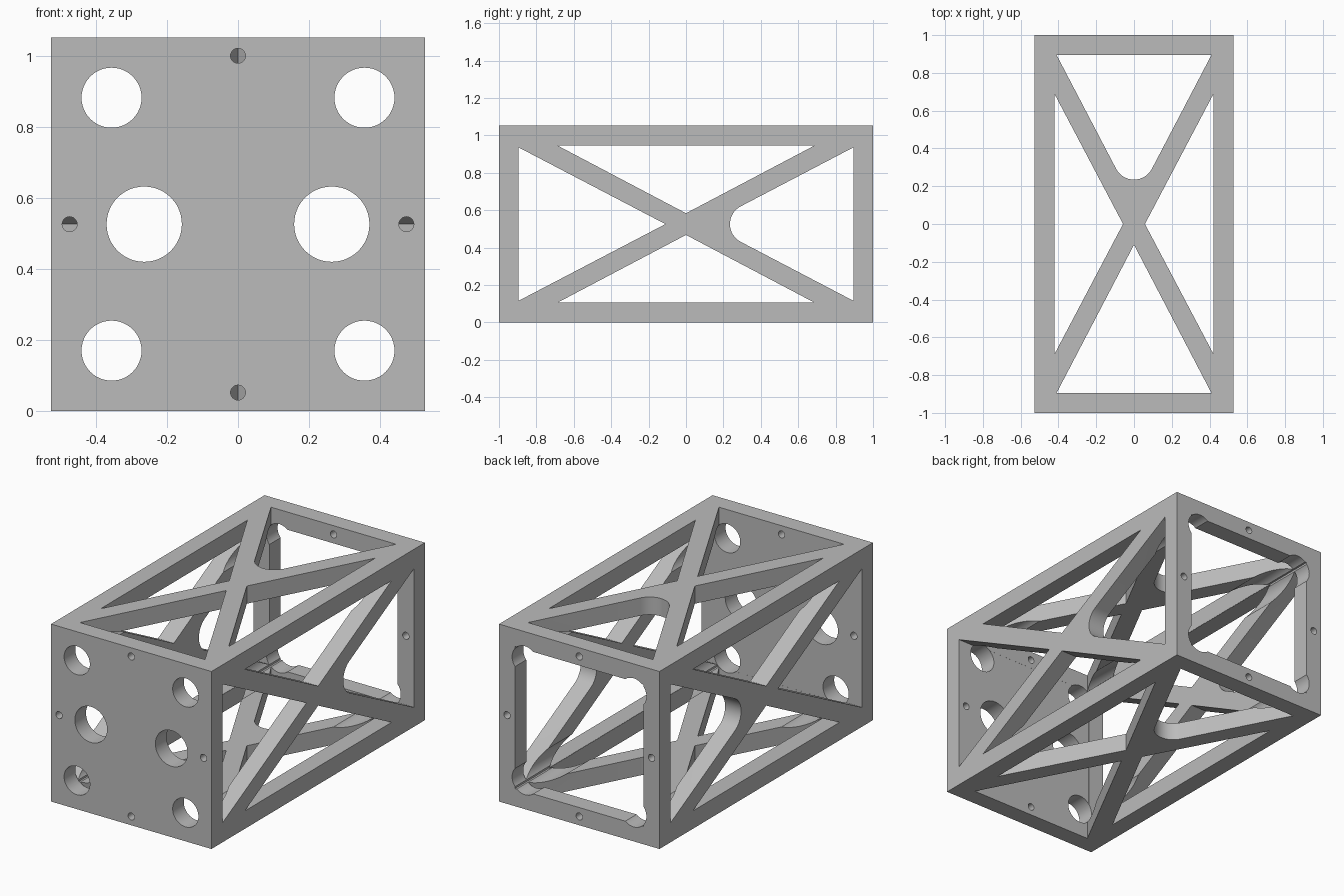
import bpy, bmesh, math
from mathutils import Matrix, Vector

old = bpy.data.objects.get("Cube")
if old:
    bpy.data.objects.remove(old, do_unlink=True)

HALF = 0.526            # half width and half height
INNER = 0.421           # half width of the hollow
MID = HALF              # height of the centre line
PLATE = 0.895           # inner face of the end walls

grey = bpy.data.materials.new("machined grey")
grey.use_nodes = True
colour = (0.5, 0.5, 0.5, 1)
grey.diffuse_color = colour
grey.node_tree.nodes["Principled BSDF"].inputs["Base Color"].default_value = colour


def make_object(name, bm):
    bmesh.ops.recalc_face_normals(bm, faces=bm.faces)
    mesh = bpy.data.meshes.new(name)
    bm.to_mesh(mesh)
    bm.free()
    mesh.materials.append(grey)
    obj = bpy.data.objects.new(name, mesh)
    bpy.context.collection.objects.link(obj)
    return obj


def box(name, x, y0, y1, z):
    bm = bmesh.new()
    size = Matrix.Diagonal((2 * x, y1 - y0, 2 * z, 1))
    place = Matrix.Translation((0, (y0 + y1) / 2, MID))
    bmesh.ops.create_cube(bm, size=1, matrix=place @ size)
    return make_object(name, bm)


def bore(x, z, radius, y0, y1, sides=48):
    bm = bmesh.new()
    place = Matrix.Translation((x, (y0 + y1) / 2, MID + z)) @ Matrix.Rotation(math.pi / 2, 4, 'X')
    bmesh.ops.create_cone(bm, cap_ends=True, segments=sides, radius1=radius,
                          radius2=radius, depth=y1 - y0, matrix=place)
    return make_object("bore_cutter", bm)


def window(points, sideways):
    # Prism through the whole body, along z or along x
    bm = bmesh.new()
    place = (lambda u, v, w: (w, v, MID + u)) if sideways else (lambda u, v, w: (u, v, MID + w))
    low, high = ([bm.verts.new(place(u, v, w)) for u, v in points] for w in (-0.7, 0.7))
    bm.faces.new(low)
    bm.faces.new(high)
    n = len(points)
    for i in range(n):
        j = (i + 1) % n
        bm.faces.new((low[i], low[j], high[j], high[i]))
    return make_object("window_cutter", bm)


def cut(body, cutter):
    mod = body.modifiers.new("cut", 'BOOLEAN')
    mod.operation = 'DIFFERENCE'
    mod.solver = 'EXACT'
    mod.object = cutter
    bpy.context.view_layer.objects.active = body
    bpy.ops.object.modifier_apply(modifier=mod.name)
    bpy.data.objects.remove(cutter, do_unlink=True)


# Hollow body, closed at the front and open at the back
body = box("truss_frame", HALF, -1, 1, HALF)
cut(body, box("hollow_cutter", INNER, -PLATE - 0.0005, 1.2, INNER))

# Triangular windows that leave crossed braces on all four sides
slope = math.atan2(0.41, 0.785)
r = 0.107
arc_y = 0.235 + r
arc = []
for i in range(17):
    a = -math.pi + slope + (math.pi - 2 * slope) * i / 16
    arc.append((r * math.cos(a), arc_y + r * math.sin(a)))
front_tri = [(-0.41, -PLATE), (0.41, -PLATE), (0, -0.11)]
back_tri = [(0.41, PLATE), (-0.41, PLATE)] + arc
side_tri = [(0.42, -0.687), (0.42, 0.687), (0.058, 0)]
other_tri = [(-u, v) for u, v in side_tri]
for sideways in (False, True):
    for shape in (front_tri, back_tri, side_tri, other_tri):
        cut(body, window(shape, sideways))

# Corner bores run the full length, large bores pass the front plate
for sx in (-1, 1):
    for sz in (-1, 1):
        cut(body, bore(sx * 0.356, sz * 0.356, 0.0845, -1.1, 1.1))
    cut(body, bore(sx * 0.264, 0, 0.106, -1.1, -0.8))

# Small screw holes in the middle of each edge at both ends
for x, z in ((0, 0.474), (0, -0.474), (0.474, 0), (-0.474, 0)):
    for y0, y1 in ((-1.1, -0.85), (0.85, 1.1)):
        cut(body, bore(x, z, 0.021, y0, y1, 24))

# Smooth bores with crisp edges
bpy.ops.object.select_all(action='DESELECT')
body.select_set(True)
bpy.context.view_layer.objects.active = body
bpy.ops.object.shade_smooth_by_angle(angle=math.radians(25))
